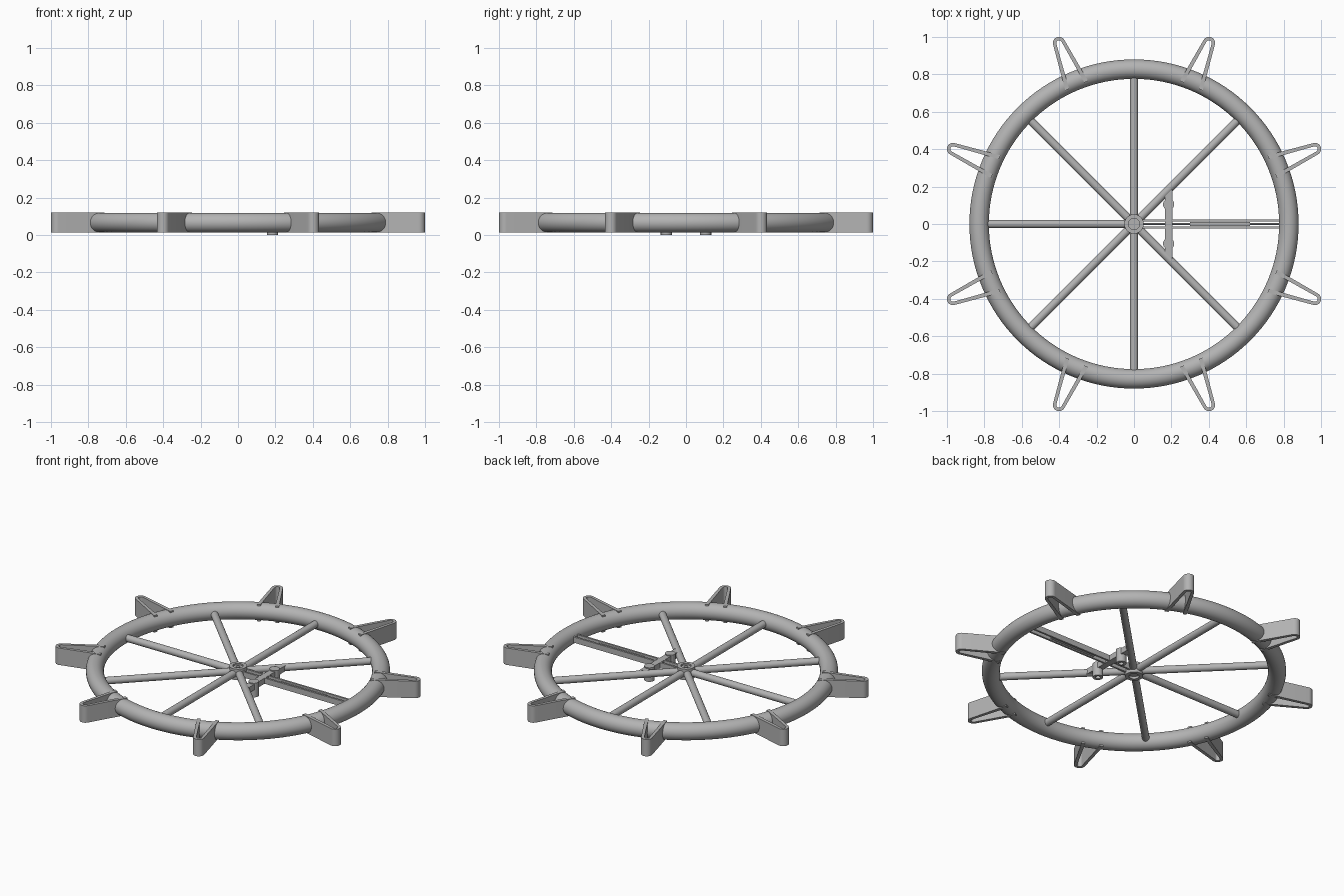
import bpy, bmesh
from math import pi, sin, cos, radians
from mathutils import Matrix, Vector

cube = bpy.data.objects.get("Cube")
if cube:
    bpy.data.objects.remove(cube)

grey = bpy.data.materials.new("plain grey")
grey.use_nodes = True
COLOUR = (0.45, 0.45, 0.45, 1)
grey.diffuse_color = COLOUR
grey.node_tree.nodes["Principled BSDF"].inputs["Base Color"].default_value = COLOUR

MID = 0.066  # height of the wheel's middle plane


def finish(name, bm, angle=35):
    bmesh.ops.recalc_face_normals(bm, faces=bm.faces)
    mesh = bpy.data.meshes.new(name)
    bm.to_mesh(mesh)
    bm.free()
    mesh.materials.append(grey)
    obj = bpy.data.objects.new(name, mesh)
    bpy.context.collection.objects.link(obj)
    bpy.ops.object.select_all(action='DESELECT')
    obj.select_set(True)
    bpy.context.view_layer.objects.active = obj
    bpy.ops.object.shade_smooth_by_angle(angle=radians(angle))
    return obj


def lathe(name, profile, centre=(0, 0), steps=32, closed=True):
    """Spin a closed (radius, z) profile about a vertical axis."""
    bm = bmesh.new()
    verts = [bm.verts.new((r, 0, z)) for r, z in profile]
    edges = [bm.edges.new((verts[i], verts[(i + 1) % len(verts)])) for i in range(len(verts))]
    bmesh.ops.spin(bm, geom=verts + edges, axis=(0, 0, 1), cent=(0, 0, 0),
                   angle=2 * pi, steps=steps, use_merge=True)
    bmesh.ops.remove_doubles(bm, verts=bm.verts, dist=0.00005)
    bmesh.ops.translate(bm, verts=bm.verts, vec=(*centre, 0))
    return finish(name, bm)


def rod(name, start, end, radius, sides=24):
    a, b = Vector(start), Vector(end)
    bm = bmesh.new()
    matrix = Matrix.Translation((a + b) / 2) @ (b - a).to_track_quat('Z', 'Y').to_matrix().to_4x4()
    bmesh.ops.create_cone(bm, cap_ends=True, segments=sides, radius1=radius, radius2=radius,
                          depth=(b - a).length, matrix=matrix)
    return finish(name, bm)


def prism(name, outline, low, high):
    bm = bmesh.new()
    face = bm.faces.new([bm.verts.new((x, y, low)) for x, y in outline])
    new = bmesh.ops.extrude_face_region(bm, geom=[face])["geom"]
    top = [v for v in new if isinstance(v, bmesh.types.BMVert)]
    bmesh.ops.translate(bm, verts=top, vec=(0, 0, high - low))
    return finish(name, bm)


# Round rim
lathe("rim", [(0.828 + 0.052 * cos(i * pi / 16), MID + 0.052 * sin(i * pi / 16))
              for i in range(32)], steps=128)


# Hairpin-shaped paddles round the rim
def hairpin(tip_radius, foot_half_width):
    arc = [(1.047 + tip_radius * cos(a), tip_radius * sin(a))
           for a in [radians(-84 + 14 * i) for i in range(13)]]
    return [(0.8, -foot_half_width)] + arc + [(0.8, foot_half_width)]


for k in range(8):
    bm = bmesh.new()
    rings = [[bm.verts.new((x, y, z)) for x, y in path]
             for path, z in ((hairpin(0.033, 0.066), 0.012), (hairpin(0.033, 0.066), 0.12),
                             (hairpin(0.015, 0.044), 0.12), (hairpin(0.015, 0.044), 0.012))]
    for j in range(4):
        for p in range(len(rings[0]) - 1):
            a, b = rings[j], rings[(j + 1) % 4]
            bm.faces.new((a[p], a[p + 1], b[p + 1], b[p]))
    for end in (0, -1):
        bm.faces.new([ring[end] for ring in rings])
    bmesh.ops.rotate(bm, verts=bm.verts, matrix=Matrix.Rotation(radians(22.5 + 45 * k), 3, 'Z'))
    finish(f"paddle_{k + 1}", bm)

# Seven plain round spokes
for k in range(1, 8):
    a = radians(45 * k)
    rod(f"spoke_{k}", (0.035 * cos(a), 0.035 * sin(a), MID),
        (0.79 * cos(a), 0.79 * sin(a), MID), 0.022)

# Split spoke: two side rails with a slim centre slide
for side, y in (("left", 0.019), ("right", -0.019)):
    prism(f"{side}_rail", [(0.04, y - 0.006), (0.79, y - 0.006),
                           (0.79, y + 0.006), (0.04, y + 0.006)], MID - 0.018, MID + 0.018)
prism("centre_slide", [(0.3, -0.011), (0.62, -0.011), (0.62, 0.011), (0.3, 0.011)],
      MID - 0.012, MID + 0.008)
rod("centre_rod", (0.04, 0, MID), (0.79, 0, MID), 0.005, 12)

# Hub: recessed collar with a closed core
lathe("hub_collar", [(0.03, 0.03), (0.052, 0.03), (0.052, 0.1), (0.03, 0.1)])
rod("hub_core", (0, 0, 0.045), (0, 0, 0.09), 0.031, 32)
rod("hub_pin", (0, 0, 0.085), (0, 0, 0.095), 0.012)

# Cross brace between the diagonal spokes, with two hollow pegs
prism("cross_brace", [(0.165, -0.155), (0.205, -0.185), (0.205, 0.185), (0.165, 0.155)],
      MID - 0.018, MID + 0.018)
for side, y in (("left", 0.105), ("right", -0.105)):
    lathe(f"{side}_peg", [(0.015, 0), (0.03, 0), (0.03, 0.09), (0.015, 0.09)], (0.185, y))
    rod(f"{side}_peg_core", (0.185, y, 0.03), (0.185, y, 0.09), 0.016)
